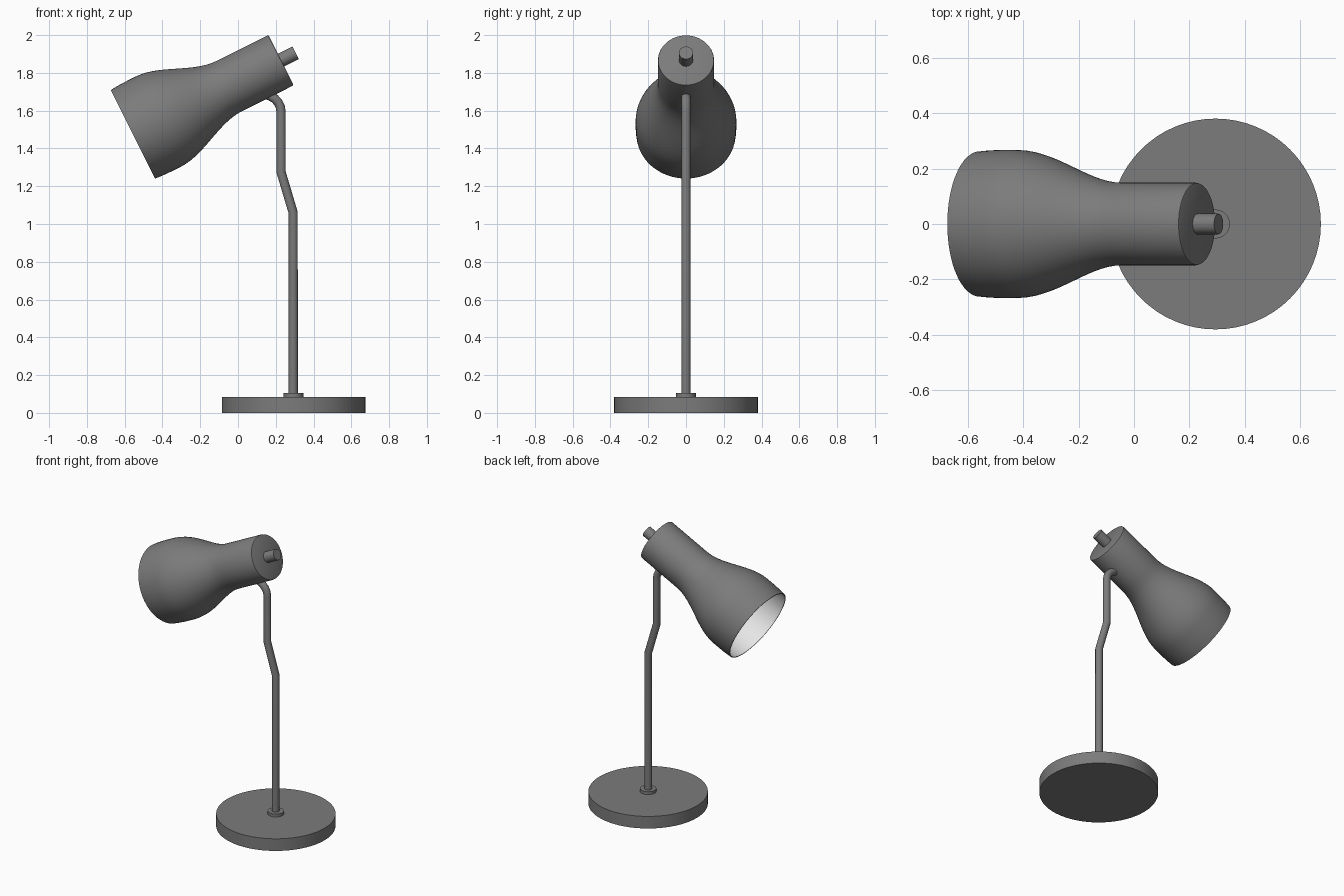
import bpy
import bmesh
import math

if "Cube" in bpy.data.objects:
    bpy.data.objects.remove(bpy.data.objects["Cube"])


def material(name, rgb):
    m = bpy.data.materials.new(name)
    m.diffuse_color = (*rgb, 1.0)
    m.use_nodes = True
    m.node_tree.nodes["Principled BSDF"].inputs["Base Color"].default_value = m.diffuse_color
    return m


grey = material("dark_grey", (0.2, 0.2, 0.2))
white = material("inner_white", (0.9, 0.9, 0.9))


def finish(obj, angle=30):
    bpy.ops.object.select_all(action='DESELECT')
    obj.select_set(True)
    bpy.context.view_layer.objects.active = obj
    bpy.ops.object.shade_smooth_by_angle(angle=math.radians(angle))


def lathe(name, profile, mats, mat_rule=None, segs=64, loc=(0, 0, 0), tilt=0.0):
    """Revolve (radius, height) points round z; radius 0 closes to a pole."""
    bm = bmesh.new()
    rings = []
    for r, z in profile:
        if r == 0:
            rings.append([bm.verts.new((0, 0, z))] * segs)
        else:
            rings.append([bm.verts.new((r * math.cos(2 * math.pi * i / segs),
                                        r * math.sin(2 * math.pi * i / segs), z))
                          for i in range(segs)])
    for k, (a, b) in enumerate(zip(rings, rings[1:])):
        for i in range(segs):
            j = (i + 1) % segs
            corners = list(dict.fromkeys((a[i], a[j], b[j], b[i])))
            face = bm.faces.new(corners)
            face.material_index = mat_rule(k) if mat_rule else 0
    bmesh.ops.recalc_face_normals(bm, faces=bm.faces)
    me = bpy.data.meshes.new(name)
    bm.to_mesh(me)
    bm.free()
    for m in mats:
        me.materials.append(m)
    obj = bpy.data.objects.new(name, me)
    obj.location = loc
    obj.rotation_euler = (0, tilt, 0)
    bpy.context.collection.objects.link(obj)
    finish(obj)
    return obj


BASE_X = 0.294

# Round base and the small collar that holds the stem
lathe("base", [(0, 0), (0.38, 0), (0.38, 0.085), (0, 0.085)], [grey], loc=(BASE_X, 0, 0))
lathe("stem_collar", [(0, 0.08), (0.052, 0.08), (0.052, 0.105), (0, 0.105)],
      [grey], segs=32, loc=(BASE_X, 0, 0))

# Bent stem, swept along a path
path = [(0.292, 0.085), (0.292, 1.06), (0.228, 1.275), (0.228, 1.59), (0.224, 1.62),
        (0.212, 1.645), (0.194, 1.664), (0.17, 1.678), (0.14, 1.69)]
curve = bpy.data.curves.new("stem", 'CURVE')
curve.dimensions = '3D'
curve.bevel_depth = 0.0245
curve.bevel_resolution = 6
curve.use_fill_caps = True
spline = curve.splines.new('POLY')
spline.points.add(len(path) - 1)
for p, (x, z) in zip(spline.points, path):
    p.co = (x, 0, z, 1)
curve.materials.append(grey)
stem = bpy.data.objects.new("stem", curve)
bpy.context.collection.objects.link(stem)
bpy.ops.object.select_all(action='DESELECT')
stem.select_set(True)
bpy.context.view_layer.objects.active = stem
bpy.ops.object.convert(target='MESH')
finish(bpy.context.view_layer.objects.active)


# Shade: flared mouth easing into a narrow neck, hollow with a white inside
def shade_radius(s):
    t = min(max((s - 0.15) / 0.42, 0), 1)
    r = 0.267 - 0.118 * t * t * (3 - 2 * t)
    return r - 0.005 * max(0, 1 - s / 0.1) ** 2


LENGTH, WALL = 0.877, 0.006
steps = [0.03 * i for i in range(21)]
outer = [(shade_radius(s), s) for s in steps]
outer += [(0.149, LENGTH - 0.008), (0.147, LENGTH - 0.002), (0.142, LENGTH), (0, LENGTH)]
inner = [(shade_radius(s) - WALL, s) for s in steps] + [(0.143, LENGTH - 0.02), (0, LENGTH - 0.02)]
profile = inner[::-1] + outer
head = dict(loc=(-0.556, 0, 1.475), tilt=math.radians(63.4))
lathe("shade", profile, [grey, white],
      mat_rule=lambda k: 1 if k < len(inner) - 1 else 0, **head)

# Switch knob on the back of the shade
lathe("switch_knob", [(0, 0.87), (0.037, 0.87), (0.037, 0.963), (0, 0.963)],
      [grey], segs=32, **head)
